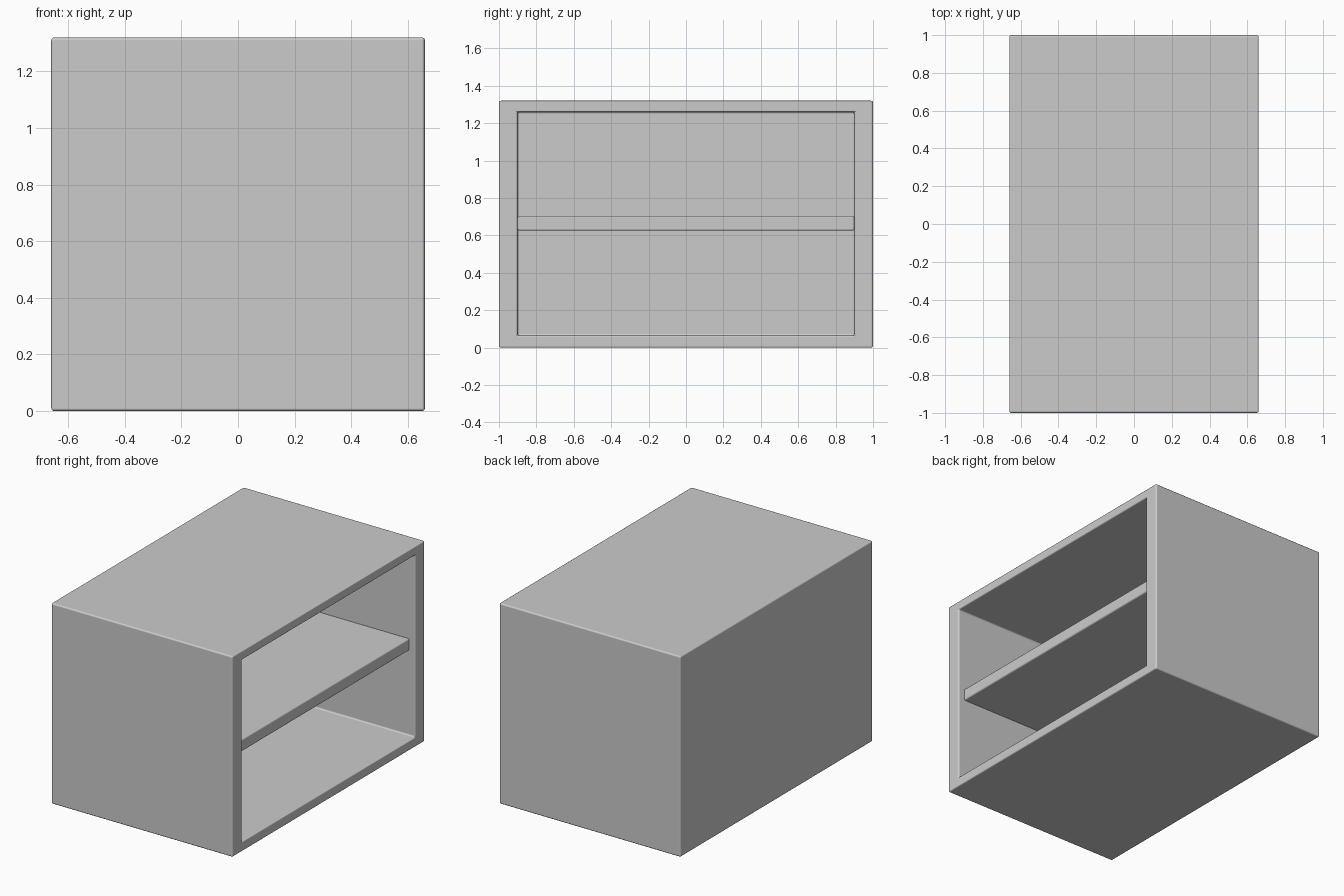
import bpy, bmesh

if "Cube" in bpy.data.objects:
    bpy.data.objects.remove(bpy.data.objects["Cube"])

W, D, H = 0.66, 1.0, 1.32        # half width, half length, height
INNER_Y, Z0, Z1 = 0.9, 0.065, 1.26
BACK_X = -0.60


def box_mesh(bm, lo, hi):
    verts = bmesh.ops.create_cube(bm, size=1)["verts"]
    for v in verts:
        v.co = [(lo[i] + hi[i]) / 2 + v.co[i] * (hi[i] - lo[i]) for i in range(3)]


def finish(bm, name, bevel):
    bmesh.ops.recalc_face_normals(bm, faces=bm.faces[:])
    mesh = bpy.data.meshes.new(name)
    bm.to_mesh(mesh)
    bm.free()
    obj = bpy.data.objects.new(name, mesh)
    bpy.context.collection.objects.link(obj)
    mod = obj.modifiers.new("soft_edges", "BEVEL")
    mod.width = bevel
    mod.segments = 3
    mod.limit_method = "ANGLE"
    mod.harden_normals = True
    bpy.ops.object.select_all(action="DESELECT")
    obj.select_set(True)
    bpy.context.view_layer.objects.active = obj
    bpy.ops.object.shade_smooth()
    return obj


# Cabinet: box hollowed from its open +x side
bm = bmesh.new()
box_mesh(bm, (-W, -D, 0), (W, D, H))
bm.faces.ensure_lookup_table()
front = max(bm.faces, key=lambda f: f.calc_center_median().x)
bmesh.ops.inset_region(bm, faces=[front], thickness=0.05)
for v in front.verts:
    v.co.y = INNER_Y if v.co.y > 0 else -INNER_Y
    v.co.z = Z1 if v.co.z > H / 2 else Z0
pocket = bmesh.ops.extrude_discrete_faces(bm, faces=[front])["faces"][0]
for v in pocket.verts:
    v.co.x = BACK_X
finish(bm, "cabinet", 0.01)

# Middle shelf, set slightly back from the opening
bm = bmesh.new()
box_mesh(bm, (BACK_X - 0.01, -INNER_Y, 0.625), (0.62, INNER_Y, 0.705))
finish(bm, "shelf", 0.01)
